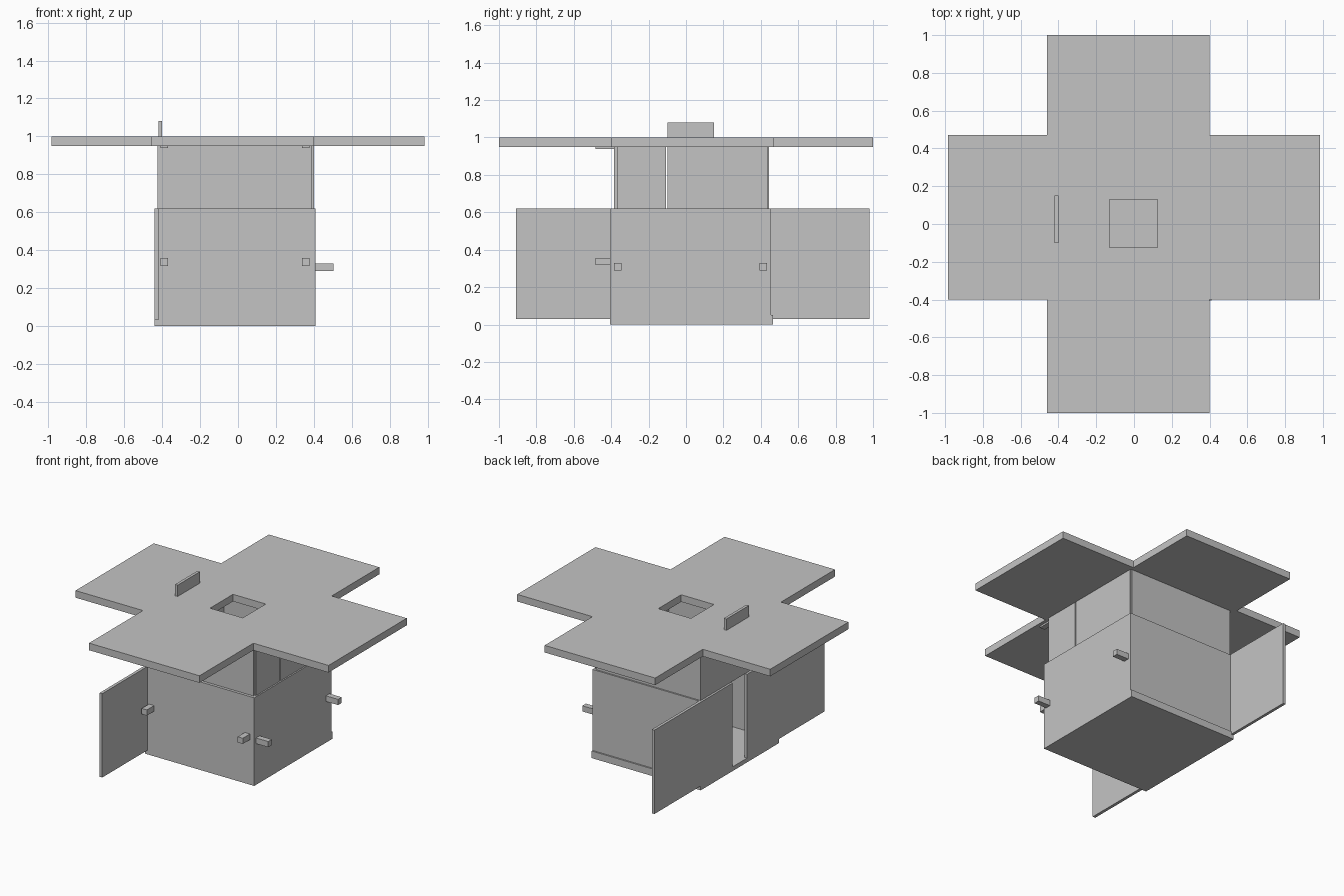
import bpy, bmesh

if "Cube" in bpy.data.objects:
    bpy.data.objects.remove(bpy.data.objects["Cube"])

grey = bpy.data.materials.new("plain_grey")
grey.diffuse_color = (0.55, 0.55, 0.55, 1)
grey.use_nodes = True
grey.node_tree.nodes["Principled BSDF"].inputs["Base Color"].default_value = grey.diffuse_color


def finish(name, bm):
    bmesh.ops.recalc_face_normals(bm, faces=bm.faces)
    mesh = bpy.data.meshes.new(name)
    bm.to_mesh(mesh)
    bm.free()
    mesh.materials.append(grey)
    obj = bpy.data.objects.new(name, mesh)
    bpy.context.collection.objects.link(obj)
    return obj


def box(name, x, y, z):
    """Box from (min, max) ranges on each axis."""
    bm = bmesh.new()
    bmesh.ops.create_cube(bm, size=1)
    for v in bm.verts:
        v.co = [r[0] if c < 0 else r[1] for c, r in zip(v.co, (x, y, z))]
    return finish(name, bm)


# Roof: cross-shaped slab with a square hatch opening
xs = [-0.985, -0.46, -0.13, 0.125, 0.40, 0.985]
ys = [-1.0, -0.40, -0.125, 0.13, 0.47, 1.0]
bm = bmesh.new()
grid = [[bm.verts.new((x, y, 0.95)) for y in ys] for x in xs]
for i in range(5):
    for j in range(5):
        corner = i in (0, 4) and j in (0, 4)
        if not corner and (i, j) != (2, 2):
            bm.faces.new((grid[i][j], grid[i + 1][j], grid[i + 1][j + 1], grid[i][j + 1]))
bmesh.ops.delete(bm, geom=[v for v in bm.verts if not v.link_faces], context='VERTS')
ext = bmesh.ops.extrude_face_region(bm, geom=bm.faces[:], use_keep_orig=True)
for v in ext["geom"]:
    if isinstance(v, bmesh.types.BMVert):
        v.co.z = 1.0
finish("cross_roof", bm)
box("roof_handle", (-0.42, -0.40), (-0.10, 0.15), (1.0, 1.08))

# Base and lower walls
low = (0.05, 0.62)
box("floor_base", (-0.44, 0.41), (-0.405, 0.465), (0, 0.03))
box("base_rim_back", (-0.42, 0.41), (0.435, 0.465), (0.03, 0.05))
box("base_rim_right", (0.39, 0.41), (-0.385, 0.435), (0.03, 0.05))
box("lower_wall_front", (-0.44, 0.41), (-0.405, -0.385), (0.03, 0.62))
box("lower_wall_back", (-0.42, 0.41), (0.435, 0.455), low)
box("lower_wall_right", (0.39, 0.41), (-0.385, 0.435), low)

# Sliding doors on the left side, pushed apart
box("sliding_door_back", (-0.44, -0.42), (0.11, 0.98), (0.03, 0.62))
box("sliding_door_front", (-0.441, -0.42), (-0.91, -0.05), (0.03, 0.62))

# Upper window panels
up = (0.62, 0.95)
box("upper_panel_front", (-0.425, 0.39), (-0.385, -0.37), up)
box("upper_panel_back", (-0.425, 0.39), (0.435, 0.445), up)
for side, x in (("left", (-0.425, -0.415)), ("right", (0.39, 0.40))):
    box(f"upper_panel_{side}_a", x, (-0.37, -0.107), up)
    box(f"upper_panel_{side}_b", x, (-0.10, 0.435), up)

# Stop blocks on the front, on the right wall and under the front roof flap
for i, x in enumerate(((-0.41, -0.37), (0.337, 0.377))):
    box(f"front_block_{i}", x, (-0.485, -0.405), (0.317, 0.357))
    box(f"roof_block_{i}", x, (-0.485, -0.385), (0.938, 0.955))
for i, y in enumerate(((-0.385, -0.345), (0.392, 0.432))):
    box(f"right_block_{i}", (0.41, 0.505), y, (0.29, 0.33))
